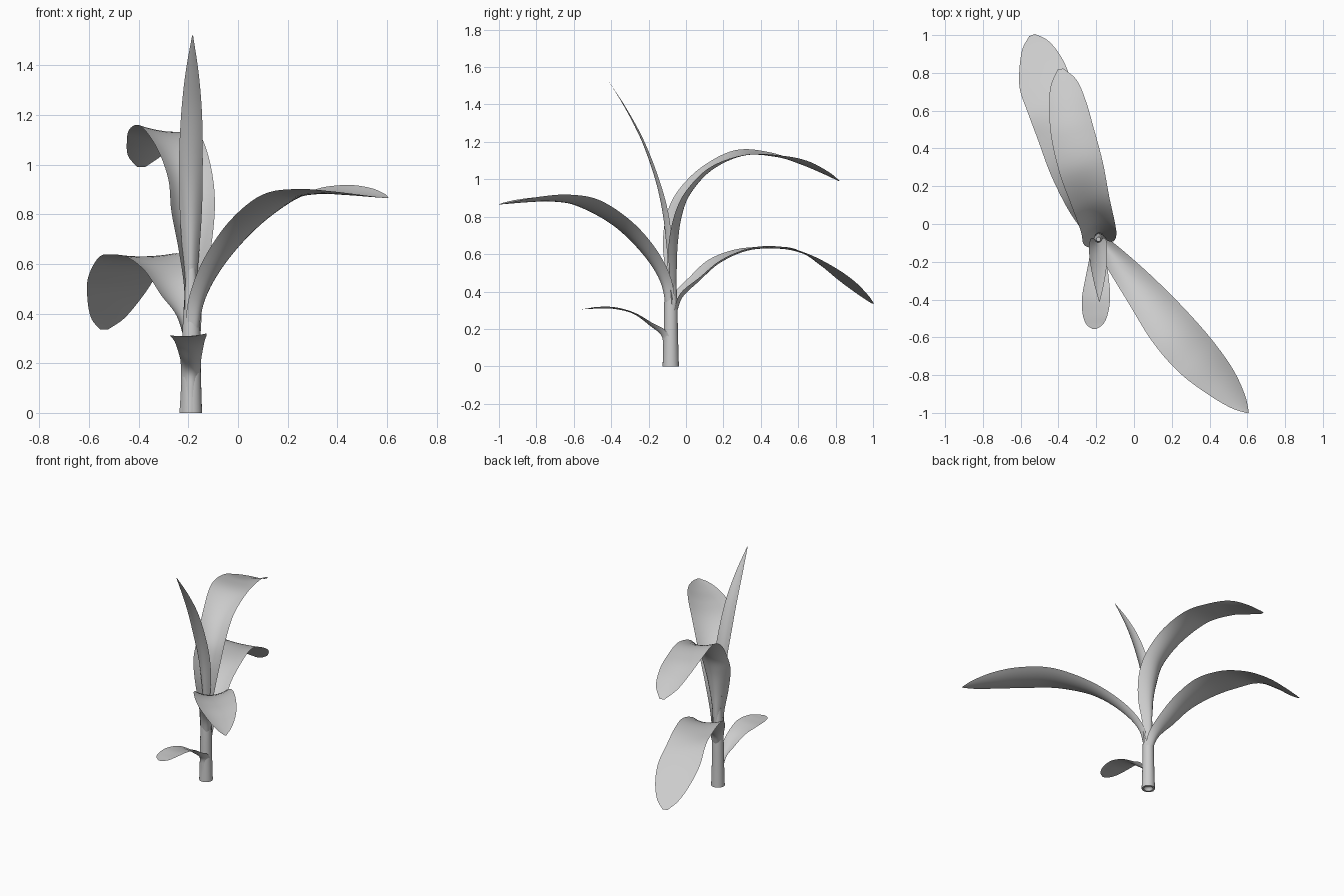
import bpy, bmesh, math
from mathutils import Vector

cube = bpy.data.objects.get("Cube")
if cube:
    bpy.data.objects.remove(cube, do_unlink=True)

COLOUR = (0.6, 0.6, 0.6, 1.0)
mat = bpy.data.materials.new("plain grey")
mat.use_nodes = True
mat.diffuse_color = COLOUR
mat.node_tree.nodes["Principled BSDF"].inputs["Base Color"].default_value = COLOUR


def finish(name, bm):
    for f in bm.faces:
        f.smooth = True
    me = bpy.data.meshes.new(name)
    bm.to_mesh(me)
    bm.free()
    me.materials.append(mat)
    ob = bpy.data.objects.new(name, me)
    bpy.context.collection.objects.link(ob)
    return ob


def spline(rows, steps):
    """Smooth curve through rows of numbers (Catmull-Rom)."""
    pts = [Vector(r) for r in rows]
    pts = [pts[0] * 2 - pts[1]] + pts + [pts[-1] * 2 - pts[-2]]
    out = []
    for a, b, c, d in zip(pts, pts[1:], pts[2:], pts[3:]):
        for i in range(steps):
            t = i / steps
            out.append(0.5 * (2 * b + (c - a) * t + (2 * a - 5 * b + 4 * c - d) * t * t
                              + (3 * b - a - 3 * c + d) * t ** 3))
    return out + [pts[-2]]


def leaf(name, heading, rows, across=10):
    """Rows: x, y, z, half width, cup depth, tilt of the side edges."""
    h = Vector((heading[0], heading[1], 0)).normalized()
    side = h.cross(Vector((0, 0, 1)))
    path = spline(rows, 6)
    mids = [Vector(p[:3]) for p in path]
    bm = bmesh.new()
    grid = []
    for i, p in enumerate(path):
        tangent = (mids[min(i + 1, len(mids) - 1)] - mids[max(i - 1, 0)]).normalized()
        normal = side.cross(tangent).normalized()
        half, cup, tilt = max(p[3], 0.002), p[4], p[5]
        line = []
        for j in range(across + 1):
            t = 2 * j / across - 1
            line.append(bm.verts.new(mids[i] + side * half * t
                                     + normal * (cup * t * t + tilt * t)))
        grid.append(line)
    for r, s in zip(grid, grid[1:]):
        for j in range(across):
            bm.faces.new((r[j], r[j + 1], s[j + 1], s[j]))
    return finish(name, bm)


# Stem: tapered tube with a recessed underside
profile = [(0.015, 0.022), (0.026, 0.015), (0.03, 0.0), (0.043, 0.0), (0.040, 0.1),
           (0.037, 0.22), (0.036, 0.33), (0.031, 0.42), (0.024, 0.52), (0.012, 0.62)]
bm = bmesh.new()
rings = []
for r, z in profile:
    rings.append([bm.verts.new((-0.188 + r * math.cos(a), -0.081 + r * math.sin(a), z))
                  for a in (math.tau * k / 24 for k in range(24))])
for lo, hi in zip(rings, rings[1:]):
    for k in range(24):
        n = (k + 1) % 24
        bm.faces.new((lo[k], lo[n], hi[n], hi[k]))
bm.faces.new(rings[0][::-1])
bm.faces.new(rings[-1])
stem = finish("stem", bm)
bpy.context.view_layer.objects.active = stem
stem.select_set(True)
bpy.ops.object.shade_smooth_by_angle(angle=math.radians(50))
stem.select_set(False)

# Long leaf arching to the front left
leaf("front_leaf", (0.65, -0.75), [
    (-0.170, -0.10, 0.30, 0.034, 0.030, 0), (-0.145, -0.13, 0.45, 0.042, 0.035, 0),
    (-0.07, -0.22, 0.60, 0.065, 0.035, 0), (0.05, -0.365, 0.75, 0.094, 0.03, 0),
    (0.195, -0.55, 0.855, 0.122, 0.03, -0.005), (0.33, -0.705, 0.882, 0.122, 0.028, -0.008),
    (0.455, -0.835, 0.878, 0.094, 0.022, -0.008), (0.55, -0.94, 0.870, 0.050, 0.01, -0.004),
    (0.605, -1.0, 0.865, 0.004, 0, 0)])

# Upper leaf arching to the back
leaf("upper_back_leaf", (-0.22, 0.9), [
    (-0.19, -0.055, 0.33, 0.034, 0.03, 0), (-0.19, -0.05, 0.50, 0.040, 0.05, 0),
    (-0.19, -0.045, 0.65, 0.066, 0.065, 0), (-0.195, -0.025, 0.80, 0.090, 0.06, 0),
    (-0.20, 0.02, 0.92, 0.093, 0.045, 0), (-0.233, 0.13, 1.045, 0.102, 0.03, 0),
    (-0.28, 0.30, 1.13, 0.118, 0.015, -0.012), (-0.325, 0.48, 1.12, 0.115, 0.015, -0.008),
    (-0.35, 0.62, 1.08, 0.100, 0.015, 0.004), (-0.372, 0.74, 1.03, 0.072, 0.008, 0.003),
    (-0.39, 0.82, 0.99, 0.016, 0, 0)])

# Lower leaf arching and drooping to the back
leaf("lower_back_leaf", (-0.33, 0.9), [
    (-0.195, -0.05, 0.29, 0.034, 0.03, 0), (-0.21, -0.02, 0.37, 0.050, 0.035, 0),
    (-0.24, 0.06, 0.45, 0.080, 0.03, 0), (-0.285, 0.17, 0.55, 0.100, 0.025, 0),
    (-0.335, 0.32, 0.617, 0.120, 0.015, 0.004), (-0.39, 0.48, 0.63, 0.123, 0.008, 0),
    (-0.437, 0.62, 0.605, 0.128, 0.008, -0.016), (-0.473, 0.75, 0.53, 0.136, 0.008, -0.01),
    (-0.50, 0.86, 0.45, 0.112, 0.005, 0), (-0.525, 0.95, 0.38, 0.070, 0, 0),
    (-0.54, 1.0, 0.335, 0.016, 0, 0)])

# Narrow upright leaf at the top
leaf("upright_leaf", (0, -1), [
    (-0.19, -0.085, 0.45, 0.016, 0.01, 0), (-0.19, -0.105, 0.65, 0.034, 0.03, 0),
    (-0.19, -0.125, 0.82, 0.045, 0.03, 0), (-0.19, -0.165, 1.00, 0.048, 0.02, 0),
    (-0.187, -0.235, 1.20, 0.042, 0.012, 0), (-0.185, -0.32, 1.37, 0.026, 0.006, 0),
    (-0.183, -0.41, 1.52, 0.002, 0, 0)])

# Small low leaf with its sheath running down the stem
leaf("small_leaf", (0, -1), [
    (-0.192, -0.125, 0.0, 0.044, 0.04, 0), (-0.190, -0.123, 0.10, 0.040, 0.04, 0),
    (-0.190, -0.132, 0.165, 0.040, 0.035, 0), (-0.191, -0.19, 0.215, 0.045, 0.02, 0),
    (-0.195, -0.28, 0.28, 0.060, 0.008, 0), (-0.20, -0.38, 0.307, 0.074, 0.006, -0.003),
    (-0.205, -0.47, 0.309, 0.068, 0.006, -0.003), (-0.208, -0.53, 0.306, 0.045, 0.003, 0),
    (-0.21, -0.557, 0.305, 0.008, 0, 0)])
